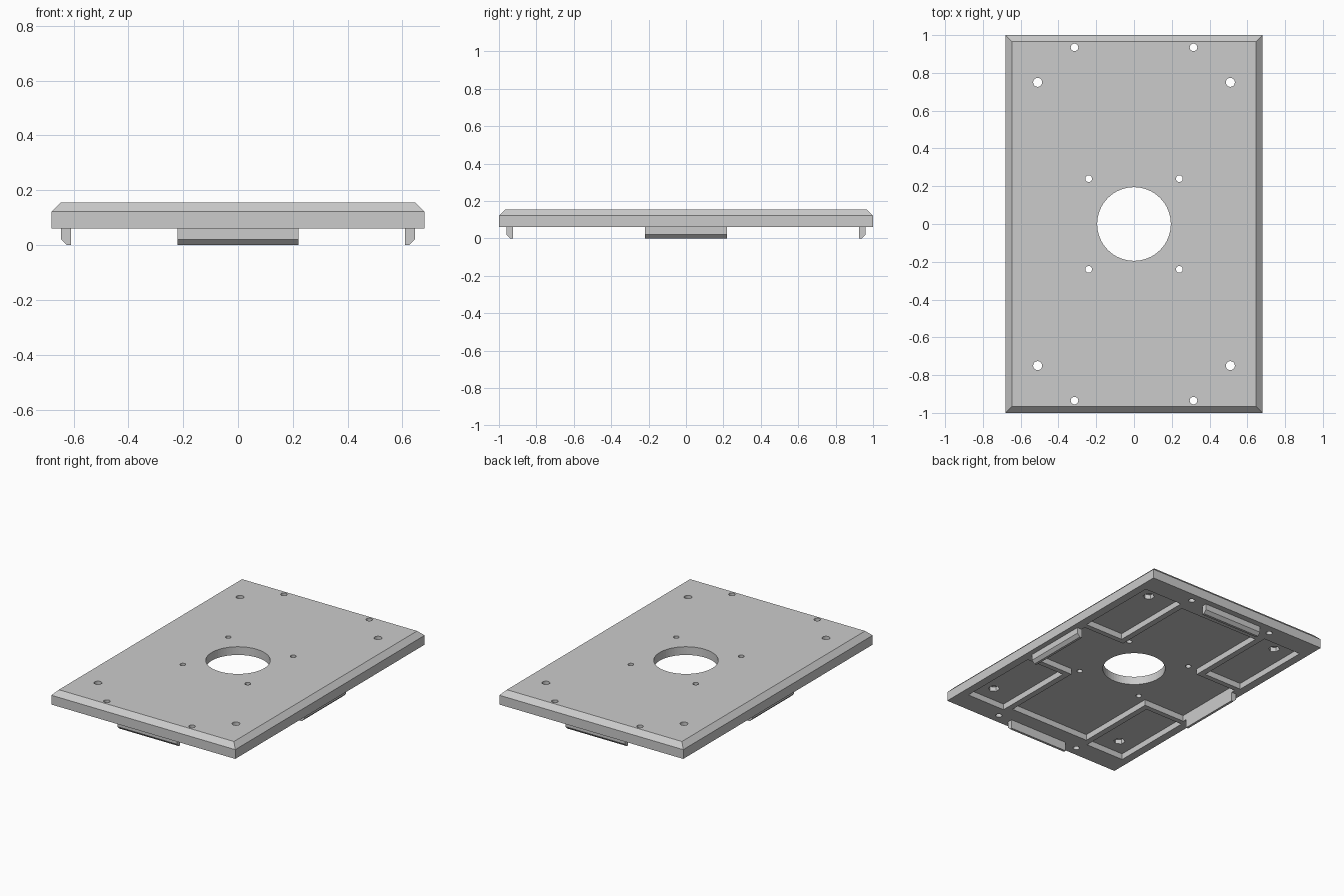
import bpy, bmesh
from mathutils import Matrix

if "Cube" in bpy.data.objects:
    bpy.data.objects.remove(bpy.data.objects["Cube"], do_unlink=True)

grey = bpy.data.materials.new("plain_grey")
grey.use_nodes = True
colour = (0.6, 0.6, 0.6, 1)
grey.diffuse_color = colour
grey.node_tree.nodes["Principled BSDF"].inputs["Base Color"].default_value = colour

W, L = 0.68, 1.0
BASE, FLOOR, EDGE, TOP = 0.06, 0.1, 0.122, 0.155
SIGNS = [(sx, sy) for sx in (-1, 1) for sy in (-1, 1)]


def add_object(name, bm):
    bmesh.ops.recalc_face_normals(bm, faces=bm.faces)
    mesh = bpy.data.meshes.new(name)
    bm.to_mesh(mesh)
    bm.free()
    mesh.materials.append(grey)
    obj = bpy.data.objects.new(name, mesh)
    bpy.context.collection.objects.link(obj)
    return obj


def box(bm, x0, x1, y0, y1, z0, z1):
    scale = Matrix.Diagonal((x1 - x0, y1 - y0, z1 - z0, 1))
    move = Matrix.Translation(((x0 + x1) / 2, (y0 + y1) / 2, (z0 + z1) / 2))
    return bmesh.ops.create_cube(bm, size=1, matrix=move @ scale)["verts"]


def cylinder(bm, x, y, r, z0, z1, sides):
    bmesh.ops.create_cone(bm, cap_ends=True, segments=sides, radius1=r, radius2=r,
                          depth=z1 - z0, matrix=Matrix.Translation((x, y, (z0 + z1) / 2)))


def cut(target, bm):
    cutter = add_object("cutter", bm)
    cutter.hide_render = True
    mod = target.modifiers.new("cut", 'BOOLEAN')
    mod.operation, mod.solver, mod.object = 'DIFFERENCE', 'EXACT', cutter
    bpy.context.view_layer.objects.active = target
    bpy.ops.object.modifier_apply(modifier=mod.name)
    bpy.data.objects.remove(cutter, do_unlink=True)


# Plate with a chamfered top rim
bm = bmesh.new()
box(bm, -W, W, -L, L, BASE, TOP)
rim = [e for e in bm.edges if all(v.co.z > EDGE for v in e.verts)]
bmesh.ops.bevel(bm, geom=rim, offset=TOP - EDGE, segments=1, affect='EDGES')
plate = add_object("plate", bm)

# Cross-shaped pocket underneath
for hx, hy in ((0.3, 0.82), (0.61, 0.25)):
    bm = bmesh.new()
    box(bm, -hx, hx, -hy, hy, 0, FLOOR)
    cut(plate, bm)

# Corner pockets
bm = bmesh.new()
for sx, sy in SIGNS:
    xs, ys = sorted((sx * 0.34, sx * 0.625)), sorted((sy * 0.285, sy * 0.86))
    box(bm, *xs, *ys, 0, FLOOR)
cut(plate, bm)

# Central bore and screw holes
bm = bmesh.new()
cylinder(bm, 0, 0, 0.195, 0, 0.3, 64)
for sx, sy in SIGNS:
    for x, y, r in ((0.24, 0.24, 0.018), (0.315, 0.935, 0.02), (0.51, 0.75, 0.024)):
        cylinder(bm, sx * x, sy * y, r, 0, 0.3, 24)
cut(plate, bm)

# Hexagonal nut pockets around the corner screws
bm = bmesh.new()
for sx, sy in SIGNS:
    cylinder(bm, sx * 0.51, sy * 0.75, 0.036, 0, 0.13, 6)
cut(plate, bm)

# Locating tabs with a chamfered outer lower edge
for name, axis, side, reach in (("left_tab", 0, 1, 0.645), ("right_tab", 0, -1, 0.645),
                                ("back_tab", 1, 1, 0.96), ("front_tab", 1, -1, 0.96)):
    bm = bmesh.new()
    span = sorted((side * reach, side * (reach - 0.036)))
    long = (-0.22, 0.22)
    box(bm, *(span if axis == 0 else long), *(long if axis == 0 else span), 0, BASE)
    edge = [e for e in bm.edges if all(v.co.z < 0.01 and v.co[axis] * side > reach - 0.01
                                       for v in e.verts)]
    bmesh.ops.bevel(bm, geom=edge, offset=0.02, segments=1, affect='EDGES')
    add_object(name, bm)
